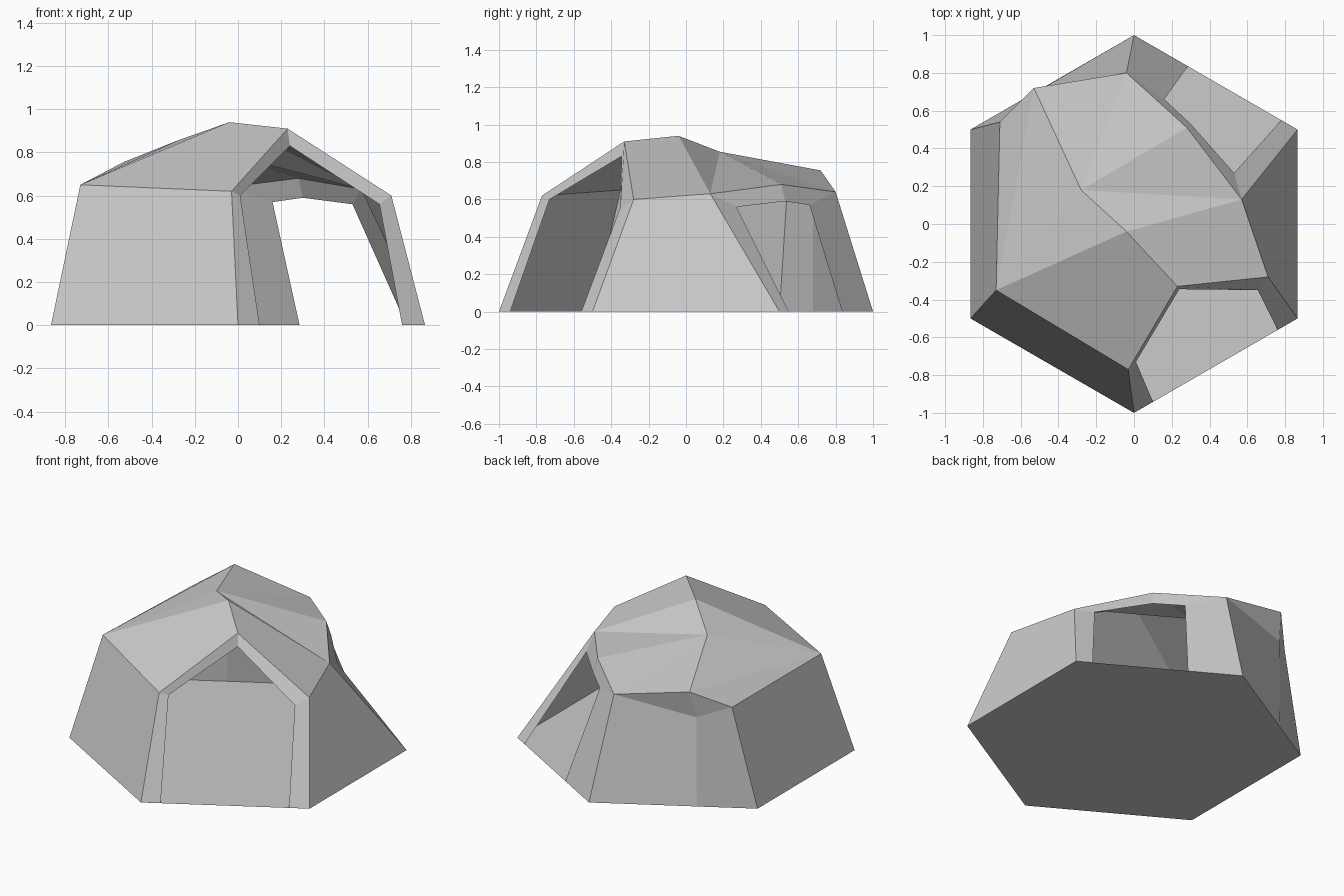
import bpy, bmesh, math
from mathutils import Vector

if "Cube" in bpy.data.objects:
    bpy.data.objects.remove(bpy.data.objects["Cube"])

CENTRE = Vector((0, 0, 0.3))


def make_part(name, polygons):
    """Flat-faced sheet whose faces all point away from the hut centre."""
    bm = bmesh.new()
    for poly in polygons:
        bm.faces.new([bm.verts.new(p) for p in poly])
    bm.normal_update()
    for f in bm.faces:
        if f.normal.dot(f.calc_center_median() - CENTRE) < 0:
            f.normal_flip()
    bmesh.ops.remove_doubles(bm, verts=bm.verts, dist=0.0005)
    mesh = bpy.data.meshes.new(name)
    bm.to_mesh(mesh)
    bm.free()
    ob = bpy.data.objects.new(name, mesh)
    bpy.context.collection.objects.link(ob)
    return ob


def strip(outer, inner):
    """Quads joining an outer frame path to an inner opening path."""
    return [(outer[i], outer[i + 1], inner[i + 1], inner[i])
            for i in range(len(outer) - 1)]


# Hexagonal base corners, starting at the front point, counter-clockwise
base = [(math.sin(math.radians(60 * i)), -math.cos(math.radians(60 * i)), 0)
        for i in range(6)]
front, right_front, right_back, back, left_back, left_front = base

# Eave corners
eave_left_front = (-0.73, -0.35, 0.65)
eave_front = (-0.03, -0.77, 0.62)
eave_right_front = (0.71, -0.28, 0.60)
eave_right_back = (0.57, 0.13, 0.63)
arch_back = (0.28, 0.51, 0.68)
eave_back = (-0.04, 0.80, 0.64)
eave_left_back = (-0.71, 0.54, 0.635)

# Roof points
peak = (-0.04, -0.04, 0.94)
gable_front = (0.23, -0.33, 0.91)
ridge_mid = (-0.28, 0.18, 0.855)
ridge_tip = (-0.53, 0.72, 0.755)

# Foot and top of the upright fold in the back left wall
fold_foot = tuple(Vector(back).lerp(Vector(left_back), 0.64))
fold_top = (-0.55, 0.68, 0.58)

make_part("floor", [base])

make_part("walls", [
    (left_front, front, eave_front, eave_left_front),
    (left_back, left_front, eave_left_front, eave_left_back),
    (right_front, right_back, eave_right_back, eave_right_front),
    (back, fold_foot, fold_top, eave_back),
    (fold_foot, left_back, eave_left_back, fold_top),
    (fold_top, eave_left_back, ridge_tip),
    (eave_back, fold_top, ridge_tip),
])

make_part("roof", [
    (eave_left_front, eave_front, gable_front, peak),
    (gable_front, eave_right_front, eave_right_back, peak),
    (peak, eave_right_back, ridge_mid),
    (ridge_mid, eave_right_back, arch_back),
    (ridge_mid, arch_back, eave_back),
    (ridge_mid, eave_back, ridge_tip),
    (eave_left_front, peak, ridge_mid),
    (eave_left_front, ridge_mid, ridge_tip),
    (eave_left_front, ridge_tip, eave_left_back),
])

# Open doorway with a pointed top on the front right side
make_part("front_door_frame", strip(
    [front, eave_front, gable_front, eave_right_front, right_front],
    [(0.10, -0.94, 0), (0.01, -0.73, 0.60), (0.24, -0.345, 0.83),
     (0.655, -0.35, 0.56), (0.76, -0.56, 0)]))

# Lower, wider doorway on the back right side
make_part("back_door_frame", strip(
    [right_back, eave_right_back, arch_back, eave_back, back],
    [(0.78, 0.55, 0), (0.53, 0.27, 0.56), (0.30, 0.53, 0.59),
     (0.16, 0.66, 0.57), (0.285, 0.835, 0)]))
